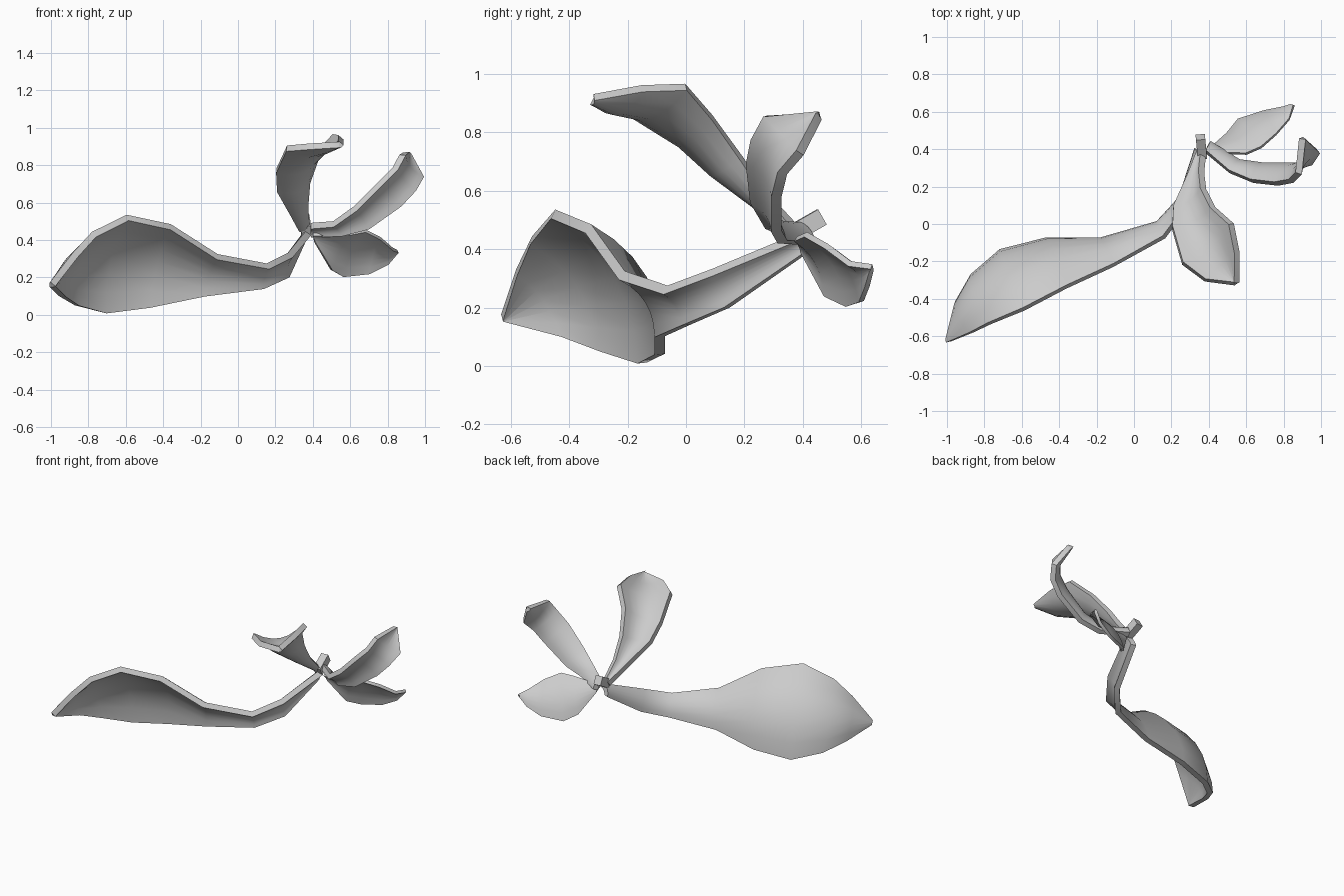
import bpy, math
from mathutils import Vector, Matrix

if "Cube" in bpy.data.objects:
    bpy.data.objects.remove(bpy.data.objects["Cube"])

SEG = 6


def leaf(name, edge_a, edge_b, cup, side, thick=0.036):
    """Loft a cupped blade between two edge curves (tip to root), then thicken it."""
    a = [Vector(p) for p in edge_a]
    b = [Vector(p) for p in edge_b]
    mid = [(p + q) / 2 for p, q in zip(a, b)]
    n = len(a)
    verts, faces = [], []
    for i in range(n):
        axis = mid[min(i + 1, n - 1)] - mid[max(i - 1, 0)]
        chord = b[i] - a[i]
        nrm = axis.cross(chord).normalized()
        if nrm.dot(Vector(side)) < 0:
            nrm.negate()
        for j in range(SEG + 1):
            t = j / SEG
            verts.append(a[i] + chord * t + nrm * cup * chord.length * 4 * t * (1 - t))
    w = SEG + 1
    for i in range(n - 1):
        for j in range(SEG):
            k = i * w + j
            faces.append((k, k + 1, k + w + 1, k + w))
    me = bpy.data.meshes.new(name)
    me.from_pydata(verts, [], faces)
    ob = bpy.data.objects.new(name, me)
    bpy.context.collection.objects.link(ob)
    m = ob.modifiers.new("thickness", "SOLIDIFY")
    m.thickness, m.offset = thick, 0
    bpy.ops.object.select_all(action='DESELECT')
    ob.select_set(True)
    bpy.context.view_layer.objects.active = ob
    bpy.ops.object.modifier_apply(modifier=m.name)
    bpy.ops.object.shade_smooth_by_angle(angle=math.radians(40))
    return ob


# large drooping leaf with its long stem
leaf("large_leaf",
     [(-.99, -.63, .165), (-.87, -.58, .32), (-.77, -.53, .43), (-.59, -.455, .52),
      (-.36, -.335, .47), (-.11, -.22, .31), (.16, -.07, .26), (.28, .09, .32), (.38, .38, .44)],
     [(-.99, -.62, .15), (-.94, -.42, .10), (-.86, -.28, .05), (-.71, -.15, .01),
      (-.47, -.09, .04), (-.18, -.09, .10), (.13, .0, .14), (.26, .14, .20), (.34, .40, .38)],
     0.15, (-.3, .8, .5))

# leaf rising to the right, tip curled back
leaf("right_leaf",
     [(.90, .455, .87), (.88, .27, .855), (.84, .23, .78), (.76, .215, .70),
      (.63, .23, .57), (.51, .28, .485), (.38, .39, .475)],
     [(.915, .455, .855), (.985, .39, .73), (.945, .33, .66), (.87, .31, .58),
      (.70, .31, .46), (.56, .33, .425), (.40, .43, .42)],
     0.13, (0, 1, 0))

# tall leaf arching up and forward
leaf("upper_leaf",
     [(.55, -.315, .92), (.55, -.15, .95), (.52, 0, .955), (.42, .09, .85),
      (.37, .19, .71), (.36, .28, .58), (.37, .38, .47)],
     [(.54, -.32, .91), (.38, -.30, .90), (.26, -.21, .89), (.205, -.02, .77),
      (.21, .09, .67), (.28, .25, .55), (.33, .38, .46)],
     0.20, (0, -.55, -.83))

# small leaf hanging at the back right
leaf("back_leaf",
     [(.855, .635, .34), (.83, .56, .35), (.76, .48, .41), (.68, .41, .45),
      (.60, .375, .435), (.40, .38, .43)],
     [(.845, .635, .325), (.80, .62, .27), (.70, .60, .22), (.56, .555, .205),
      (.50, .48, .24), (.41, .40, .39)],
     0.12, (0, 1, .5), 0.02)

# short stub where the stems meet
p, q = Vector((.365, .36, .45)), Vector((.355, .465, .51))
bpy.ops.mesh.primitive_cube_add(size=1)
stub = bpy.context.object
stub.name = "stem_stub"
rot = (q - p).to_track_quat('Y', 'Z').to_matrix().to_4x4()
stub.matrix_world = Matrix.Translation((p + q) / 2) @ rot @ Matrix.Diagonal((.05, (q - p).length, .06, 1))
